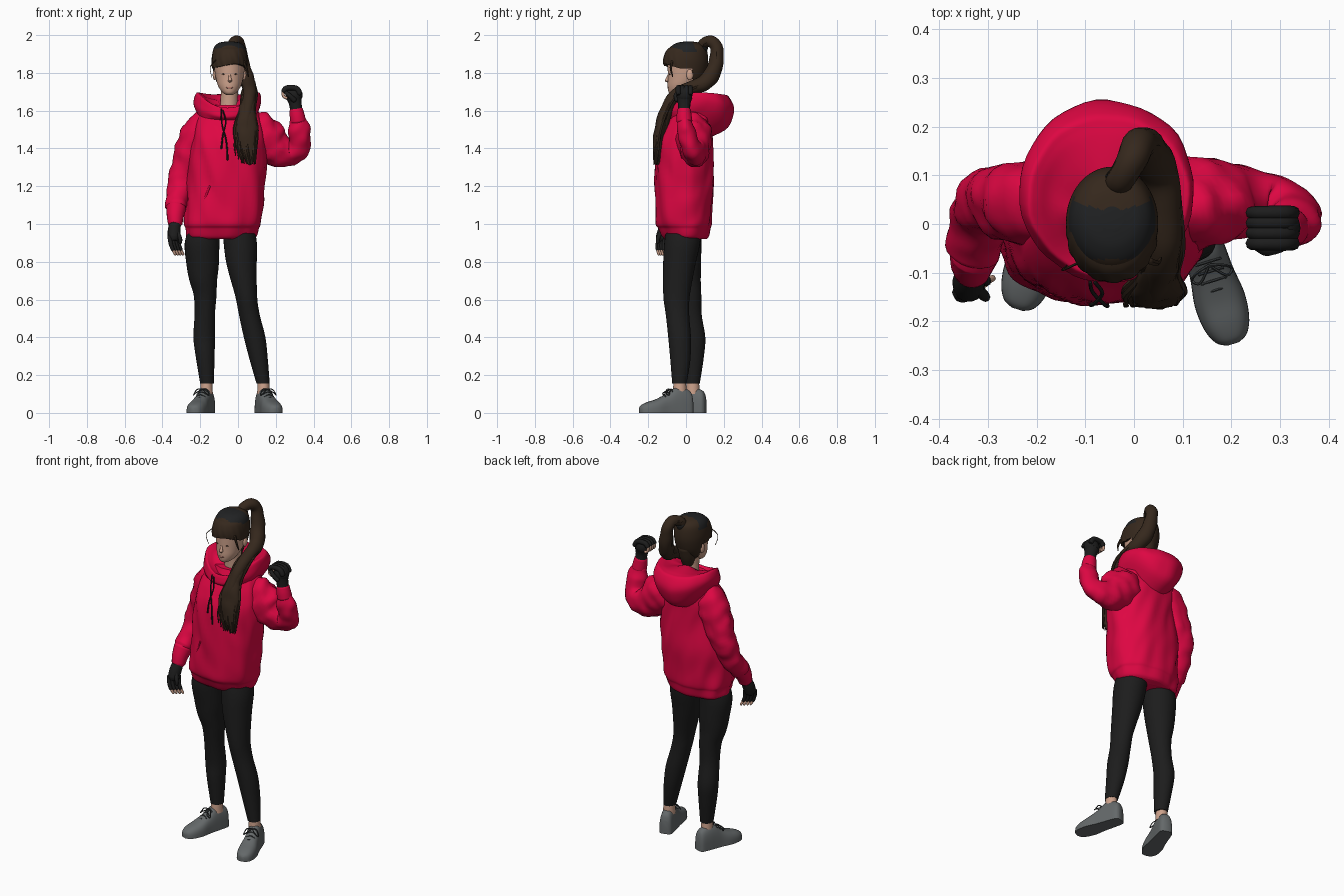
import bpy, bmesh, math, random
from mathutils import Vector, noise

random.seed(4)


def material(name, r, g, b):
    m = bpy.data.materials.new(name)
    m.diffuse_color = (r, g, b, 1)
    return m


RED = material("red cotton", 0.73, 0.002, 0.055)
BLACK = material("black fabric", 0.012, 0.012, 0.012)
CAP = material("dark crown hair", 0.015, 0.016, 0.017)
HAIR = material("brown hair", 0.036, 0.021, 0.012)
SKIN = material("skin", 0.61, 0.36, 0.26)
LIP = material("lips", 0.46, 0.19, 0.15)
GREY = material("grey shoe", 0.128, 0.14, 0.143)
LACE = material("dark lace", 0.04, 0.045, 0.047)


def smooth_path(pts, k):
    """Catmull-Rom resampling of tuples of any length."""
    out = []
    for i in range(len(pts) - 1):
        p0, p1, p2, p3 = pts[max(i - 1, 0)], pts[i], pts[i + 1], pts[min(i + 2, len(pts) - 1)]
        for s in range(k):
            t = s / k
            out.append([0.5 * (2 * b + (c - a) * t + (2 * a - 5 * b + 4 * c - d) * t * t
                               + (3 * b - a - 3 * c + d) * t ** 3)
                        for a, b, c, d in zip(p0, p1, p2, p3)])
    return out + [list(pts[-1])]


def skin_rings(name, rings, mats, keep=None, pick=None):
    """Join closed rings of points into one mesh."""
    bm = bmesh.new()
    vs = [[bm.verts.new(p) for p in r] for r in rings]
    n = len(rings[0])
    for a, b in zip(vs, vs[1:]):
        for j in range(n):
            q = (a[j], a[(j + 1) % n], b[(j + 1) % n], b[j])
            c = sum((v.co for v in q), Vector()) / 4
            if keep and not keep(c):
                continue
            f = bm.faces.new(q)
            f.material_index = pick(c) if pick else 0
    if not keep:
        bm.faces.new(vs[0][::-1])
        bm.faces.new(vs[-1])
        bmesh.ops.recalc_face_normals(bm, faces=bm.faces)
    else:
        f = bm.faces.new(vs[-1])
        f.material_index = pick(vs[-1][0].co) if pick else 0
        bmesh.ops.delete(bm, geom=[v for v in bm.verts if not v.link_faces], context='VERTS')
    me = bpy.data.meshes.new(name)
    bm.to_mesh(me)
    bm.free()
    for m in mats:
        me.materials.append(m)
    ob = bpy.data.objects.new(name, me)
    bpy.context.collection.objects.link(ob)
    return ob


def loft(name, secs, mats, n=32, k=5, p=1.0, fold=0.0, keep=None, pick=None):
    """Horizontal oval sections (cx, cy, z, rx, ry)."""
    rings = []
    for cx, cy, z, rx, ry in smooth_path(secs, k):
        ring = []
        for j in range(n):
            a = 2 * math.pi * j / n
            c, s = math.cos(a), math.sin(a)
            c, s = math.copysign(abs(c) ** p, c), math.copysign(abs(s) ** p, s)
            f = 1 + fold * noise.noise(Vector((c * 2.2, s * 2.2, z * 7 + c * 2)))
            ring.append((cx + rx * c * f, cy + ry * s * f, z))
        rings.append(ring)
    return skin_rings(name, rings, mats, keep, pick)


def tube(name, pts, mat, n=12, k=5, fold=0.0, sy=1.0):
    """Round-ended tube through (x, y, z, radius); sy squeezes its depth."""
    path = smooth_path(pts, k)
    cs, rs = [Vector(q[:3]) for q in path], [max(q[3], 0.001) for q in path]
    t0, t1 = (cs[1] - cs[0]).normalized(), (cs[-1] - cs[-2]).normalized()
    cs = [cs[0] - t0 * rs[0] * 0.5] + cs + [cs[-1] + t1 * rs[-1] * 0.5]
    rs = [rs[0] * 0.6] + rs + [rs[-1] * 0.6]
    u, rings = t0.orthogonal().normalized(), []
    for i, c in enumerate(cs):
        t = (cs[min(i + 1, len(cs) - 1)] - cs[max(i - 1, 0)]).normalized()
        u = (u - t * u.dot(t)).normalized()
        v = t.cross(u)
        ring = []
        for j in range(n):
            d = u * math.cos(2 * math.pi * j / n) + v * math.sin(2 * math.pi * j / n)
            d.y *= sy
            f = 1 + fold * noise.noise((c + d * rs[i]) * 17)
            ring.append(c + d * rs[i] * f)
        rings.append(ring)
    return skin_rings(name, rings, [mat])


def ball(name, loc, size, mat, turn=0.0):
    bm = bmesh.new()
    bmesh.ops.create_uvsphere(bm, u_segments=16, v_segments=10, radius=1)
    me = bpy.data.meshes.new(name)
    bm.to_mesh(me)
    bm.free()
    me.materials.append(mat)
    ob = bpy.data.objects.new(name, me)
    ob.location, ob.scale, ob.rotation_euler = loc, size, (0, turn, 0)
    bpy.context.collection.objects.link(ob)


# hoodie body with its hem band
loft("hoodie_body", [(-.09, 0, .92, .165, .106), (-.088, -.002, .935, .182, .12), (-.082, -.007, .975, .193, .134),
                     (-.078, -.012, 1.02, .205, .15), (-.065, -.008, 1.2, .205, .154),
                     (-.05, -.008, 1.4, .198, .15), (-.05, .01, 1.5, .188, .132), (-.05, .03, 1.58, .165, .105),
                     (-.055, .035, 1.63, .12, .085)], [RED], 64, 8, .9, .09)

# hood: (y front, y back, half width, z front, z side, z back), bag outside then inside
hood = []
for yf, yb, rx, zf, zs, zb in smooth_path(
        [(-.10, .12, .15, 1.55, 1.57, 1.455), (-.118, .22, .173, 1.565, 1.62, 1.51), (-.115, .253, .178, 1.59, 1.66, 1.60),
         (-.105, .228, .167, 1.615, 1.695, 1.672), (-.085, .2, .145, 1.605, 1.69, 1.685),
         (-.06, .15, .11, 1.595, 1.67, 1.69), (-.02, .07, .05, 1.59, 1.655, 1.69)], 5):
    ring = []
    for j in range(48):
        c, s = math.cos(j * math.pi / 24), math.sin(j * math.pi / 24)
        z = zs + ((zb if s > 0 else zf) - zs) * s * s
        f = 1 + .05 * noise.noise(Vector((c * 2, s * 2, z * 9)))
        ring.append((-.055 + rx * c * f, (yf + yb) / 2 + (yb - yf) / 2 * s * f, z))
    hood.append(ring)
skin_rings("hood", hood, [RED])

# sleeves and cuffs
tube("lowered_sleeve", [(-.15, .035, 1.55, .075), (-.205, .042, 1.485, .092), (-.255, .047, 1.37, .085),
                        (-.295, .045, 1.26, .071), (-.315, .005, 1.16, .062), (-.327, -.05, 1.09, .056)],
     RED, 24, 8, .17, .92)
tube("lowered_cuff", [(-.327, -.055, 1.085, .053), (-.332, -.08, 1.04, .045), (-.332, -.095, 1.0, .038)], RED, 20)
tube("raised_sleeve", [(.05, .035, 1.51, .09), (.12, .04, 1.465, .12), (.2, .047, 1.4, .096), (.285, .046, 1.38, .074),
                       (.322, .022, 1.42, .06), (.325, 0, 1.49, .057), (.317, -.008, 1.55, .045)],
     RED, 24, 8, .2, .8)
tube("raised_cuff", [(.318, -.008, 1.545, .042), (.313, -.01, 1.575, .04), (.308, -.01, 1.605, .036)], RED, 20)

# front pocket edges and drawstrings
for x in (-.19, .03):
    tube("pocket_seam", [(x, -.125, 1.02, .006), (x + .005, -.137, 1.1, .006),
                         (x + (.04 if x < -.1 else -.04), -.147, 1.2, .005)], RED, 8)
tube("drawstring_long", [(-.09, -.12, 1.61, .004), (-.085, -.14, 1.53, .004), (-.062, -.164, 1.44, .004),
                         (-.055, -.168, 1.34, .005)], BLACK, 8)
tube("drawstring_short", [(-.08, -.12, 1.6, .004), (-.065, -.142, 1.54, .004), (-.08, -.162, 1.47, .004),
                          (-.088, -.166, 1.4, .005)], BLACK, 8)

# leggings
loft("leg_rear", [(-.164, .035, .155, .036, .038), (-.174, .04, .3, .05, .055), (-.179, .043, .4, .057, .059),
                  (-.176, .025, .52, .054, .058), (-.174, .015, .62, .06, .066), (-.184, .003, .7, .073, .075),
                  (-.187, -.003, .78, .085, .083), (-.19, -.012, .9, .092, .093), (-.17, -.01, 1.0, .08, .09)], [BLACK])
loft("leg_forward", [(.133, -.035, .155, .035, .038), (.11, -.03, .28, .048, .053), (.088, -.034, .4, .057, .06),
                     (.06, -.045, .52, .055, .062), (.043, -.05, .62, .058, .07), (.02, -.036, .78, .079, .085),
                     (.012, -.02, .9, .088, .095), (0, -.01, 1.0, .08, .09)], [BLACK])


# shoes: sections (distance from heel, half width, height) with a flat bottom
def shoe(side, heel, toe, ankle):
    h = Vector((*heel, 0))
    d = (Vector((*toe, 0)) - h).normalized()
    w = Vector((-d.y, d.x, 0))
    up = Vector((0, 0, 1))
    rings = []
    for s, hw, hh in smooth_path([(.002, .022, .08), (.016, .036, .115), (.06, .041, .135), (.1, .043, .132),
                                  (.145, .046, .1), (.2, .053, .073), (.25, .048, .057), (.282, .033, .042),
                                  (.294, .012, .028)], 5):
        rings.append([h + d * s + w * hw * math.copysign(abs(math.cos(a)) ** .75, math.cos(a))
                      + up * hh * max(math.sin(a), 0) ** .65 for a in [math.pi * j / 16 for j in range(17)]])
    skin_rings(side + "_shoe", rings, [GREY])
    loft(side + "_ankle", [(*ankle, .1, .034, .036), (*ankle, .135, .032, .035), (*ankle, .175, .03, .032)], [SKIN], 20)
    # laces across the tongue, with a bow
    for i in range(4):
        c = h + d * (.118 + .02 * i) + up * (.125 - .014 * i)
        tube(side + "_lace", [(*(c - w * .026 - up * .012), .003), (*c, .003), (*(c + w * .026 - up * .012), .003)],
             LACE, 6, 3)
    c = h + d * .125 + up * .124
    for s in (-1, 1):
        tube(side + "_bow", [(*c, .003), (*(c + w * s * .028 + d * .008), .003), (*(c + w * s * .043 + d * .02 - up * .03), .003),
                             (*(c + w * s * .028 + d * .03 - up * .018), .003), (*c, .003)], LACE, 6, 4)


shoe("rear", (-.15, .105), (-.24, -.175), (-.167, .036))
shoe("forward", (.118, .035), (.203, -.245), (.135, -.033))

# lowered hand: palm, gloved fingers, bare tips
tube("lowered_palm", [(-.332, -.095, 1.01, .03), (-.338, -.115, .965, .034), (-.34, -.13, .925, .032)], BLACK, 14)
for i in range(4):
    x, y = -.362 + .014 * i, -.15 + .011 * i
    tube("lowered_glove_finger", [(x, y + .01, .935, .012), (x + .006, y, .895, .011), (x + .018, y, .862, .01)], BLACK, 8, 3)
    tube("lowered_fingertip", [(x + .018, y, .862, .008), (x + .03, y + .006, .838, .007)], SKIN, 8, 3)
tube("lowered_thumb", [(-.325, -.13, .96, .013), (-.307, -.148, .925, .011), (-.305, -.15, .9, .009)], BLACK, 8)

# raised fist
tube("raised_wrist", [(.31, -.01, 1.59, .032), (.303, -.01, 1.64, .034), (.297, -.008, 1.67, .042)], BLACK, 14)
ball("raised_palm", (.297, -.008, 1.683), (.045, .042, .048), BLACK)
for i in range(4):
    y = -.04 + .021 * i
    tube("raised_glove_finger", [(.328, y, 1.69, .014), (.308, y, 1.718, .015), (.258, y, 1.72, .014),
                                 (.24, y, 1.702, .013)], BLACK, 8, 4)
    tube("raised_fingertip", [(.238, y, 1.703, .009), (.241, y, 1.676, .008), (.258, y, 1.667, .008)], SKIN, 8, 3)
tube("raised_thumb", [(.298, -.045, 1.655, .015), (.273, -.054, 1.68, .012), (.253, -.045, 1.695, .01)], BLACK, 8)

# neck and head: (z, y front, y back, half width)
tube("neck", [(-.05, .03, 1.55, .056), (-.047, .02, 1.65, .046), (-.045, .015, 1.75, .047)], SKIN, 20)
HEAD = [(1.684, -.08, -.035, .018), (1.697, -.092, .0, .038), (1.73, -.097, .045, .06), (1.775, -.096, .085, .073),
        (1.83, -.097, .103, .081), (1.88, -.097, .106, .083), (1.925, -.075, .095, .072), (1.95, -.04, .065, .048),
        (1.958, .0, .025, .012)]


def head_sections(g):
    return [(-.045, (f + b) / 2, z + (g * .7 if z > 1.9 else 0), w + g, (b - f) / 2 + g) for z, f, b, w in HEAD]


loft("head", head_sections(0), [SKIN], 40, 5)
tube("nose", [(-.045, -.09, 1.795, .005), (-.043, -.097, 1.775, .007), (-.042, -.102, 1.757, .011)], SKIN, 12)
ball("mouth", (-.045, -.0945, 1.722), (.018, .004, .005), LIP)
for s in (-1, 1):
    ball("eye", (-.045 + s * .032, -.086, 1.793), (.01, .0045, .003), HAIR)
    ball("ear", (-.045 + s * .078, .02, 1.79), (.011, .018, .029), SKIN)


# scalp hair, low at the nape, with a dark crown panel whose back edge is curved
def hairline(c):
    return c.z > (1.845 if c.y < -.03 else 1.825 if c.y < .035 else 1.705)


loft("scalp_hair", head_sections(.011), [HAIR, CAP], 64, 7, keep=hairline,
     pick=lambda c: int(c.z > 1.91 and -.072 < c.y < .028 + 4 * (c.x + .045) ** 2))
tube("nape_hair", [(-.045, .065, 1.8, .045), (-.045, .05, 1.74, .045), (-.045, .04, 1.69, .035)], HAIR, 20)

# swept fringe: a thin rippled shell from the crown to the brow
fringe = []
for grow, z in smooth_path([(-.028, 1.942), (.002, 1.925), (.018, 1.895), (.024, 1.865), (.023, 1.84)], 4):
    arc, drop = [], (1.942 - z) / .102
    for thick in (0, -.014):
        row = []
        for i in range(49):
            t = math.radians(-100 + 200 * i / 48)
            g = grow * (.35 + .65 * max(math.cos(t), 0))
            r = 1 + .018 * drop * math.sin(i * 1.25 - 5 * drop)
            tip = drop * (.008 * math.sin(3 * t + .6) - .01 * math.sin(t) ** 4)
            row.append((-.045 + (.084 + g + thick) * math.sin(t) * r,
                        -(.098 + g + thick) * math.cos(t) * r + .002, z + tip))
        arc.append(row)
    fringe.append(arc[0] + arc[1][::-1])
skin_rings("fringe", fringe, [HAIR])
tube("temple_wisp", [(-.115, -.08, 1.87, .003), (-.147, -.095, 1.83, .002), (-.138, -.085, 1.775, .0015)], HAIR, 6)
tube("brow_wisp", [(.03, -.075, 1.86, .008), (.047, -.08, 1.82, .006), (.055, -.07, 1.78, .003)], HAIR, 6)

# high ponytail falling over the shoulder: core, flat front fall, loose strands
TAIL = [(-.035, .08, 1.9, .026), (-.028, .09, 1.95, .028), (-.005, .13, 1.967, .03), (.01, .163, 1.925, .034),
        (.025, .152, 1.83, .041), (.048, .11, 1.755, .042), (.062, .04, 1.725, .036), (.06, -.05, 1.685, .034),
        (.05, -.105, 1.6, .034), (.042, -.132, 1.5, .034), (.046, -.146, 1.4, .028), (.06, -.152, 1.32, .01)]
tube("ponytail", TAIL, HAIR, 16, 6, .12)
tube("ponytail_fall", [(.06, -.05, 1.685, .034), (.05, -.11, 1.6, .044), (.045, -.137, 1.5, .056),
                       (.05, -.151, 1.4, .044), (.066, -.156, 1.32, .012)], HAIR, 20, 6, .25, .5)
tube("hair_tie", [(-.034, .082, 1.92, .03), (-.03, .087, 1.94, .031)], BLACK, 16, 3)
for i in range(20):
    a, r = 2 * math.pi * i / 20, random.uniform(.6, .98)
    part = TAIL[1:len(TAIL) - random.choice((0, 0, 1))]
    strand = []
    for j, (x, y, z, w) in enumerate(part):
        wide = 2.0 if j > 7 else 1.2 if j > 5 else .85
        o = max(w, .02) * r
        strand.append((x + o * wide * math.cos(a + j * .08), y + o * .5 * math.sin(a + j * .08) - (.008 if j > 7 else 0),
                       z + o * .35 * math.sin(a), .009 if j < len(part) - 1 else .002))
    tube("ponytail_strand", strand, HAIR, 7, 4)
for i in range(3):
    tube("loose_strand", [(.025, -.115, 1.6, .006), (-.005 + .008 * i, -.148, 1.5, .006),
                          (-.018 + .014 * i, -.166, 1.42, .005), (-.012 + .016 * i, -.168, 1.36 - .02 * i, .002)], HAIR, 6)

bpy.ops.object.select_all(action='SELECT')
bpy.context.view_layer.objects.active = bpy.data.objects["head"]
bpy.ops.object.shade_smooth_by_angle(angle=math.radians(50))
